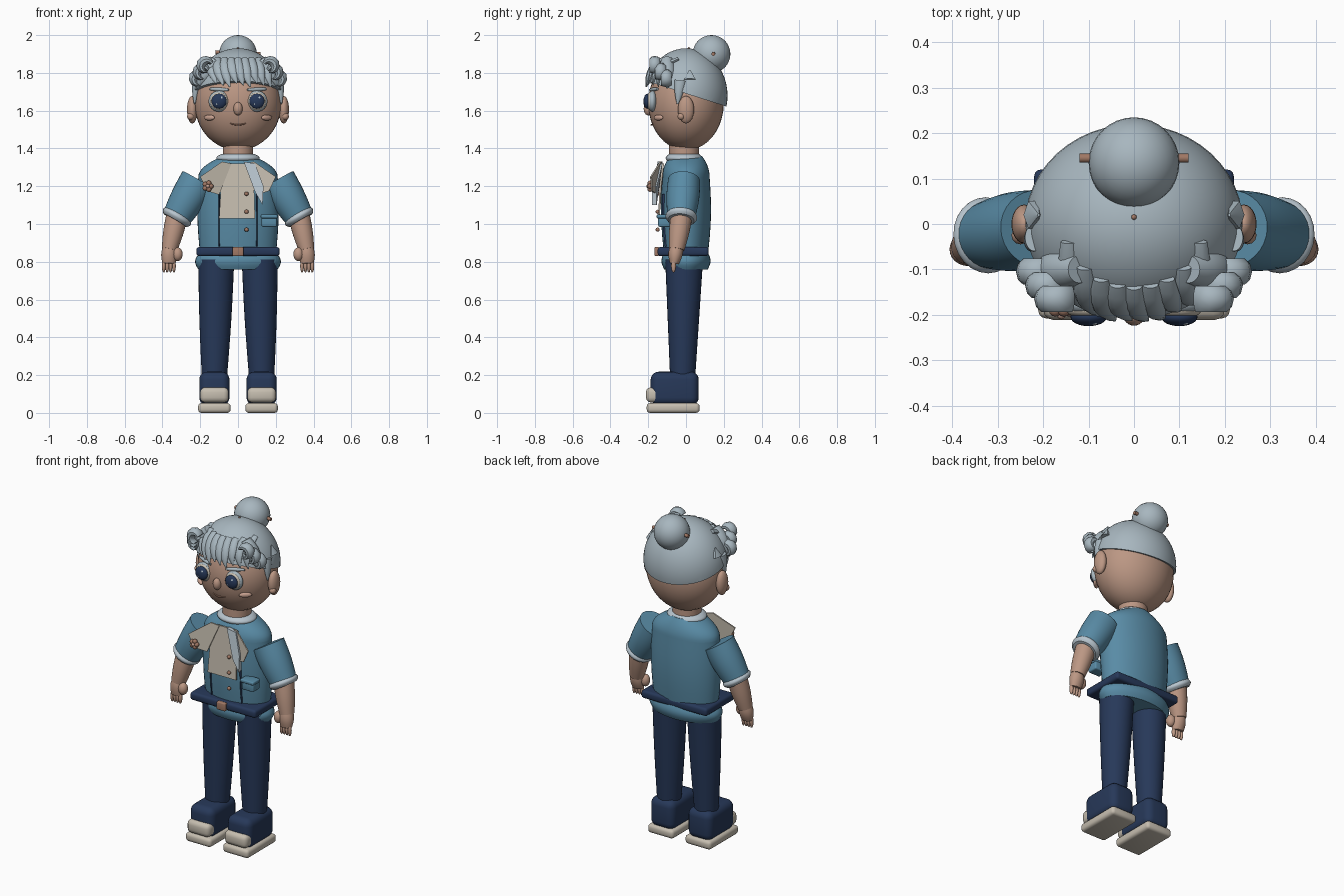
import bpy, bmesh, math
from math import sin, cos, pi, sqrt, radians
from mathutils import Vector, Matrix, Euler

if "Cube" in bpy.data.objects:
    bpy.data.objects.remove(bpy.data.objects["Cube"], do_unlink=True)


def material(name, red, green, blue):
    mat = bpy.data.materials.new(name)
    mat.use_nodes = True
    colour = (red, green, blue, 1)
    mat.diffuse_color = colour
    mat.node_tree.nodes["Principled BSDF"].inputs["Base Color"].default_value = colour
    return mat


HAIR = material("silver hair", .39, .47, .52)
SKIN = material("warm skin", .5, .31, .23)
BLUE = material("jacket blue", .1, .26, .38)
NAVY = material("navy cloth", .02, .04, .1)
CREAM = material("cream", .56, .51, .43)
PALE = material("pale trim", .48, .56, .62)
BROWN = material("copper brown", .36, .19, .13)
BLUSH = material("blush", .58, .36, .28)


def finish(name, bm, mat, angle=40):
    bmesh.ops.recalc_face_normals(bm, faces=bm.faces)
    mesh = bpy.data.meshes.new(name)
    bm.to_mesh(mesh)
    bm.free()
    mesh.materials.append(mat)
    mesh.shade_smooth()
    mesh.set_sharp_from_angle(angle=radians(angle))
    bpy.context.collection.objects.link(bpy.data.objects.new(name, mesh))


def ellipsoid(bm, loc, scale, turn=0, segments=24):
    matrix = Matrix.LocRotScale(Vector(loc), Euler((0, 0, radians(turn))), Vector(scale))
    bmesh.ops.create_uvsphere(bm, u_segments=segments, v_segments=segments // 2,
                              radius=1, matrix=matrix)


def blob(name, loc, scale, mat, turn=0, segments=24):
    bm = bmesh.new()
    ellipsoid(bm, loc, scale, turn, segments)
    finish(name, bm, mat, 60)


def ball(name, loc, radius, mat):
    blob(name, loc, (radius, radius, radius), mat, segments=12)


def box(name, loc, size, mat, bevel, segments=3):
    """Rounded box whose location is the centre of its underside."""
    bm = bmesh.new()
    centre = Vector(loc) + Vector((0, 0, size[2] / 2))
    bmesh.ops.create_cube(bm, size=1, matrix=Matrix.LocRotScale(centre, None, Vector(size)))
    bmesh.ops.bevel(bm, geom=bm.edges[:], offset=bevel, segments=segments,
                    profile=.5, affect='EDGES')
    finish(name, bm, mat)


def loft(name, path, widths, depths, mat, sides=24):
    """Skin elliptical rings set along a path."""
    bm = bmesh.new()
    path = [Vector(p) for p in path]
    rings = []
    for i, (point, width, depth) in enumerate(zip(path, widths, depths)):
        along = (path[min(i + 1, len(path) - 1)] - path[max(i - 1, 0)]).normalized()
        across = Vector((0, 1, 0)).cross(along).normalized()
        through = along.cross(across)
        angles = [2 * pi * k / sides for k in range(sides)]
        rings.append([bm.verts.new(point + across * width * cos(a) + through * depth * sin(a))
                      for a in angles])
    for low, high in zip(rings, rings[1:]):
        for k in range(sides):
            n = (k + 1) % sides
            bm.faces.new((low[k], low[n], high[n], high[k]))
    bm.faces.new(rings[0])
    bm.faces.new(rings[-1])
    finish(name, bm, mat)


def taper(start, end, bulge=0.0):
    return lambda t: start + (end - start) * t + bulge * sin(pi * t)


def tube(name, start, end, width, mat, depth=None, sides=24, steps=8):
    """Straight loft with radii given as functions of the distance along it."""
    start, end = Vector(start), Vector(end)
    stations = [k / steps for k in range(steps + 1)]
    loft(name, [start.lerp(end, t) for t in stations], [width(t) for t in stations],
         [(depth or width)(t) for t in stations], mat, sides)


def plate(name, points, mat, depth=.008):
    bm = bmesh.new()
    face = bm.faces.new([bm.verts.new(p) for p in points])
    moved = bmesh.ops.extrude_face_region(bm, geom=[face])["geom"]
    bmesh.ops.translate(bm, vec=(0, depth, 0),
                        verts=[v for v in moved if isinstance(v, bmesh.types.BMVert)])
    finish(name, bm, mat, 20)


# Head, neck and face
blob("head", (0, 0, 1.64), (.23, .2, .25), SKIN, segments=40)
tube("neck", (0, -.01, 1.33), (0, -.01, 1.43), taper(.08, .08), SKIN)
blob("nose", (0, -.2, 1.61), (.024, .024, .035), SKIN)
steps = [k / 5 - 1 for k in range(11)]
loft("mouth", [(.04 * u, -.182 + .01 * abs(u), 1.525 + .008 * u * u) for u in steps],
     [.004 for u in steps], [.006 for u in steps], BROWN, 8)

# Hair cap cut on a slope, with bun and pins
HAIR_SIZE = Vector((.24, .22, .25))
HAIR_HEIGHT = 1.68
cap = bmesh.new()
ellipsoid(cap, (0, 0, HAIR_HEIGHT), HAIR_SIZE, segments=48)
bmesh.ops.bisect_plane(cap, geom=cap.verts[:] + cap.edges[:] + cap.faces[:], clear_inner=True,
                       plane_co=(0, .22, 1.62), plane_no=(0, .32, 1))
bmesh.ops.holes_fill(cap, edges=[e for e in cap.edges if e.is_boundary])
finish("hair_cap", cap, HAIR)
blob("hair_bun", (0, .135, 1.9), (.1, .1, .1), HAIR, segments=32)
tube("bun_pin", (-.12, .145, 1.91), (.12, .145, 1.9), taper(.01, .01), BROWN, sides=12)
ball("crown_pin", (0, .015, 1.93), .006, BROWN)


def on_hair(x, z):
    """Point on the front of the hair."""
    inside = 1 - (x / HAIR_SIZE.x) ** 2 - ((z - HAIR_HEIGHT) / HAIR_SIZE.z) ** 2
    return (x, -HAIR_SIZE.y * sqrt(max(.03, inside)), z)


# Fringe of tapered locks that sweep to one side
steps = [k / 6 for k in range(7)]
for i in range(9):
    root, length = .036 * (i - 4), .13 + .01 * (i % 3)
    widths = [.003 + .025 * sin(pi * (.2 + .8 * t)) for t in steps]
    loft("fringe_lock", [on_hair(root + .03 * t * t, 1.875 - length * t) for t in steps],
         widths, [.6 * w for w in widths], HAIR, 10)

# Jacket body, hem, shoulders and collar
tube("jacket_hem", (0, 0, .76), (0, 0, .85), taper(.21, .2, .022), BLUE, taper(.115, .115, .015), 40)
tube("jacket_body", (0, 0, .83), (0, 0, 1.25), taper(.2, .21, .01), BLUE, taper(.115, .125, .012), 40)
tube("jacket_shoulders", (0, 0, 1.25), (0, 0, 1.36), lambda t: .21 - .13 * t * t, BLUE,
     lambda t: .125 - .04 * t * t, 40)
tube("neck_collar", (0, -.01, 1.33), (0, -.01, 1.37), taper(.1, .09, .02), PALE, taper(.085, .08, .015))
box("belt", (0, -.015, .83), (.44, .27, .048), NAVY, .015)
box("belt_buckle", (0, -.155, .83), (.058, .024, .048), BROWN, .006)

# Shirt front, scarf and small fittings
plate("shirt_front", [(-.1, -.148, 1.03), (.09, -.148, 1.03), (.085, -.14, 1.2),
                      (.05, -.125, 1.32), (-.05, -.125, 1.32), (-.09, -.14, 1.2)], CREAM)
plate("scarf_tail", [(.03, -.15, 1.33), (.09, -.15, 1.32), (.135, -.18, 1.2),
                     (.13, -.18, 1.1), (.09, -.18, 1.17)], PALE, .025)
for row in range(3):
    ball("button", (.045, -.15, .97 + .095 * row), .011, BROWN)
box("pocket", (.165, -.115, .985), (.08, .065, .05), BLUE, .008)
box("pocket_flap", (.165, -.12, 1.03), (.09, .07, .02), BLUE, .006)
for i in range(5):
    a = 2 * pi * i / 5
    ball("brooch_petal", (-.16 + .017 * cos(a), -.19, 1.2 + .017 * sin(a)), .014, BROWN)
ball("brooch_centre", (-.16, -.2, 1.2), .01, BLUSH)

for side, s in (("left", 1), ("right", -1)):
    # Eye, brow, cheek and ear
    for part, y, across, depth, mat in (("rim", -.178, .056, .026, HAIR), ("white", -.19, .048, .02, CREAM),
                                        ("iris", -.205, .04, .02, NAVY)):
        blob(f"{side}_eye_{part}", (s * .1, y, 1.65), (across, depth, across), mat)
    ball(f"{side}_eye_glint", (s * .1 + .012, -.212, 1.667), .011, PALE)
    ball(f"{side}_eye_small_glint", (s * .1 - .012, -.218, 1.635), .006, PALE)
    tube(f"{side}_eyebrow", (s * .05, -.19, 1.71), (s * .15, -.15, 1.715), taper(.006, .006, .004), HAIR)
    blob(f"{side}_cheek", (s * .152, -.146, 1.563), (.036, .012, .015), BLUSH, s * 40)
    blob(f"{side}_ear", (s * .242, 0, 1.605), (.028, .043, .073), SKIN)
    ball(f"{side}_earlobe", (s * .25, -.025, 1.57), .02, SKIN)

    # Temple curls and loose locks
    steps = [k / 8 for k in range(9)]
    widths = [.003 + .023 * sin(pi * (.1 + .9 * t)) for t in steps]
    for j in range(3):
        centre = Vector((.165 + .02 * j, -.165 + .03 * j, 1.835 - .035 * j))
        turns = [2.6 - 4.2 * t for t in steps]
        loft(f"{side}_temple_curl", [(s * (centre.x + .032 * cos(a)), centre.y, centre.z + .032 * sin(a))
                                     for a in turns], widths, [.03 for t in steps], HAIR, 10)
    tube(f"{side}_curl_root", (s * .12, -.1, 1.87), (s * .22, -.1, 1.72), taper(.03, .004, .025), HAIR)
    tube(f"{side}_side_lock", (s * .22, -.03, 1.76), (s * .23, -.045, 1.635), taper(.02, .003, .006), HAIR,
         taper(.03, .004, .006))
    tube(f"{side}_loose_tuft", (s * .21, .02, 1.815), (s * .222, .02, 1.765), taper(.003, .022), HAIR,
         taper(.004, .035), 6)

    # Lapel and front seam
    plate(f"{side}_lapel", [(s * .035, -.13, 1.32), (s * .085, -.14, 1.33), (s * .2, -.19, 1.25),
                            (s * .165, -.185, 1.175), (s * .1, -.155, 1.155)], CREAM)
    tube(f"{side}_front_seam", (s * .1, -.104, .88), (s * .1, -.118, 1.16), taper(.004, .004), NAVY,
         taper(.008, .008, .006), 8)

    # Arm, along one line from shoulder to cuff
    shoulder, elbow = Vector((s * .21, -.01, 1.23)), Vector((s * .325, -.025, 1.035))
    tube(f"{side}_sleeve", shoulder, elbow, taper(.097, .077, .005), BLUE, taper(.085, .072, .008), 32)
    tube(f"{side}_cuff", shoulder.lerp(elbow, .9), shoulder.lerp(elbow, 1.08), taper(.072, .07, .013), PALE)
    tube(f"{side}_forearm", elbow, (s * .363, -.05, .865), taper(.057, .041, .004), SKIN)
    tube(f"{side}_palm", (s * .363, -.05, .885), (s * .366, -.062, .79), taper(.034, .034, .008), SKIN,
         taper(.034, .024, .008))
    blob(f"{side}_thumb", (s * .32, -.068, .84), (.027, .027, .036), SKIN)
    for j in range(4):
        blob(f"{side}_finger", (s * (.339 + .018 * j), -.066, .778), (.01, .013, .036), SKIN, segments=12)

    # Leg and shoe
    foot = s * .125
    tube(f"{side}_trouser_leg", (s * .115, -.01, .81), (foot, -.018, .18), taper(.095, .066, .004), NAVY,
         taper(.1, .066), 32)
    box(f"{side}_shoe_sole", (foot, -.068, 0), (.172, .28, .052), CREAM, .018)
    box(f"{side}_shoe_upper", (foot, -.06, .04), (.16, .254, .178), NAVY, .042, 5)
    box(f"{side}_toe_cap", (foot, -.166, .055), (.152, .092, .08), CREAM, .026)
